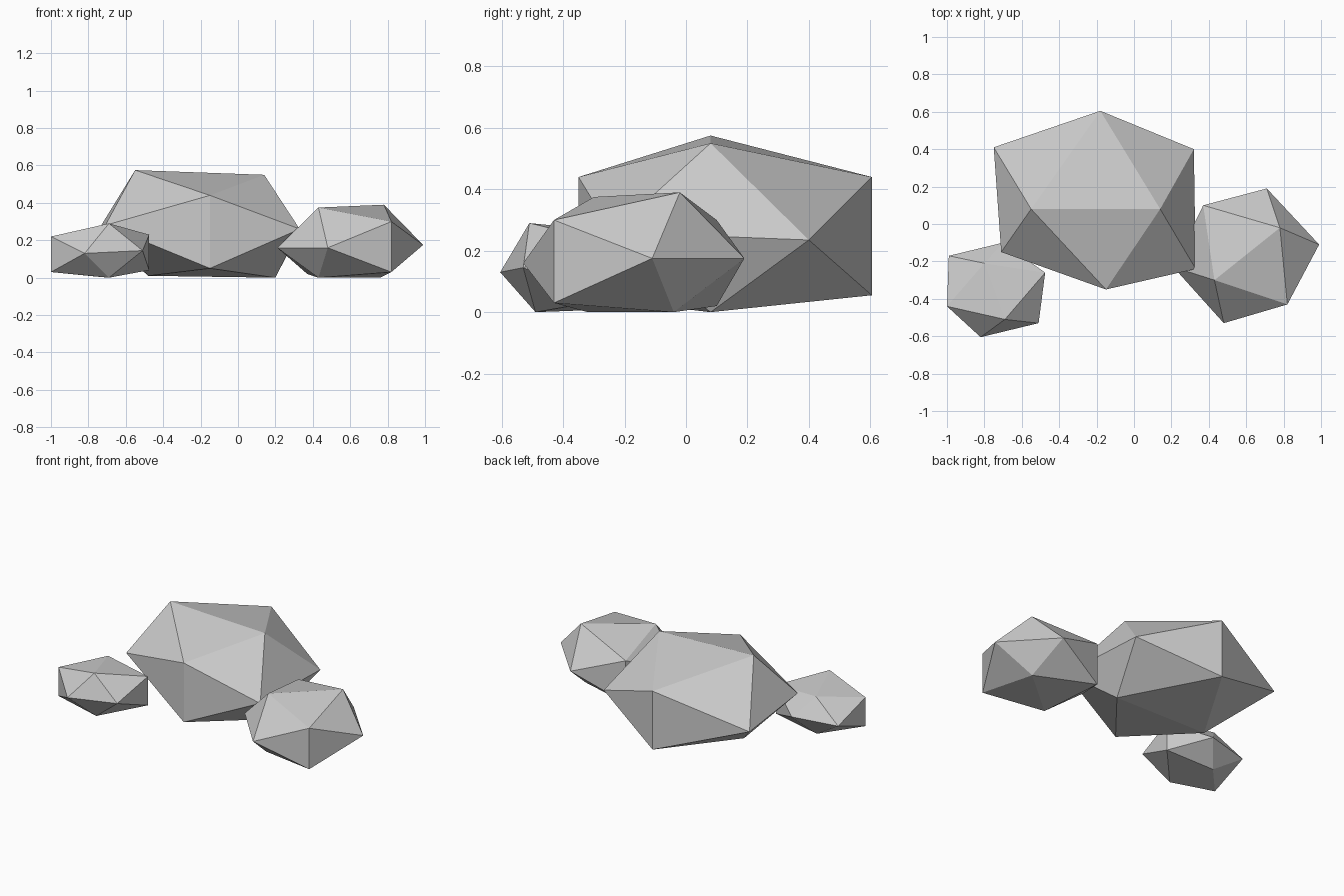
import bpy
import bmesh
from mathutils import Vector

default_cube = bpy.data.objects.get("Cube")
if default_cube:
    bpy.data.objects.remove(default_cube, do_unlink=True)

# One plain grey stone colour
stone = bpy.data.materials.new("grey_stone")
stone.use_nodes = True
grey = (0.6, 0.6, 0.6, 1.0)
stone.diffuse_color = grey
stone.node_tree.nodes["Principled BSDF"].inputs["Base Color"].default_value = grey

GOLDEN = (1 + 5 ** 0.5) / 2


def reference_corners():
    """Corners of a regular icosahedron: ridge, base, front, back, waist."""
    ridge = [(-1, 0, GOLDEN), (1, 0, GOLDEN)]
    base = [(-1, 0, -GOLDEN), (1, 0, -GOLDEN)]
    columns = [(0, side * GOLDEN, z) for side in (-1, 1) for z in (-1, 1)]
    waist = [(end * GOLDEN, side, 0) for end in (-1, 1) for side in (-1, 1)]
    return ridge + base + columns + waist


def make_boulder(name, ridge, base, columns, waist):
    """Build a faceted icosahedron, then pull its corners into an uneven rock.

    Each column is an upright edge given as x, y, low z, high z.
    Waist corners run: start front, start back, end front, end back.
    """
    shaped = list(ridge) + list(base)
    for x, y, low, high in columns:
        shaped += [(x, y, low), (x, y, high)]
    shaped += waist

    bm = bmesh.new()
    verts = [bm.verts.new(corner) for corner in reference_corners()]
    bmesh.ops.convex_hull(bm, input=verts)
    for vert, corner in zip(verts, shaped):
        vert.co = Vector(corner)
    bmesh.ops.recalc_face_normals(bm, faces=bm.faces[:])
    for face in bm.faces:
        face.smooth = False

    mesh = bpy.data.meshes.new(name)
    bm.to_mesh(mesh)
    bm.free()
    mesh.materials.append(stone)
    boulder = bpy.data.objects.new(name, mesh)
    bpy.context.scene.collection.objects.link(boulder)
    return boulder


# Large boulder in the middle
make_boulder(
    "large_boulder",
    ridge=[(-.55, .08, .575), (.14, .08, .55)],
    base=[(-.48, .08, .01), (.2, .08, 0)],
    columns=[(-.15, -.35, .05, .44), (-.18, .605, .055, .44)],
    waist=[(-.71, -.15, .28), (-.75, .41, .25),
           (.33, -.24, .26), (.32, .4, .235)],
)

# Medium boulder, its ridge turned across the pile
make_boulder(
    "medium_boulder",
    ridge=[(.43, -.3, .375), (.78, -.02, .39)],
    base=[(.43, -.32, 0), (.76, -.04, 0)],
    columns=[(.82, -.43, .03, .3), (.37, .1, .02, .3)],
    waist=[(.48, -.53, .16), (.21, -.23, .16),
           (.99, -.11, .175), (.71, .19, .175)],
)

# Small boulder, its ridge running front to back
make_boulder(
    "small_boulder",
    ridge=[(-.69, -.51, .29), (-.8, -.21, .26)],
    base=[(-.69, -.49, 0), (-.8, -.22, .01)],
    columns=[(-.475, -.26, .04, .23), (-1, -.44, .03, .22)],
    waist=[(-.51, -.53, .145), (-.82, -.605, .13),
           (-.7, -.1, .14), (-.99, -.17, .13)],
)
